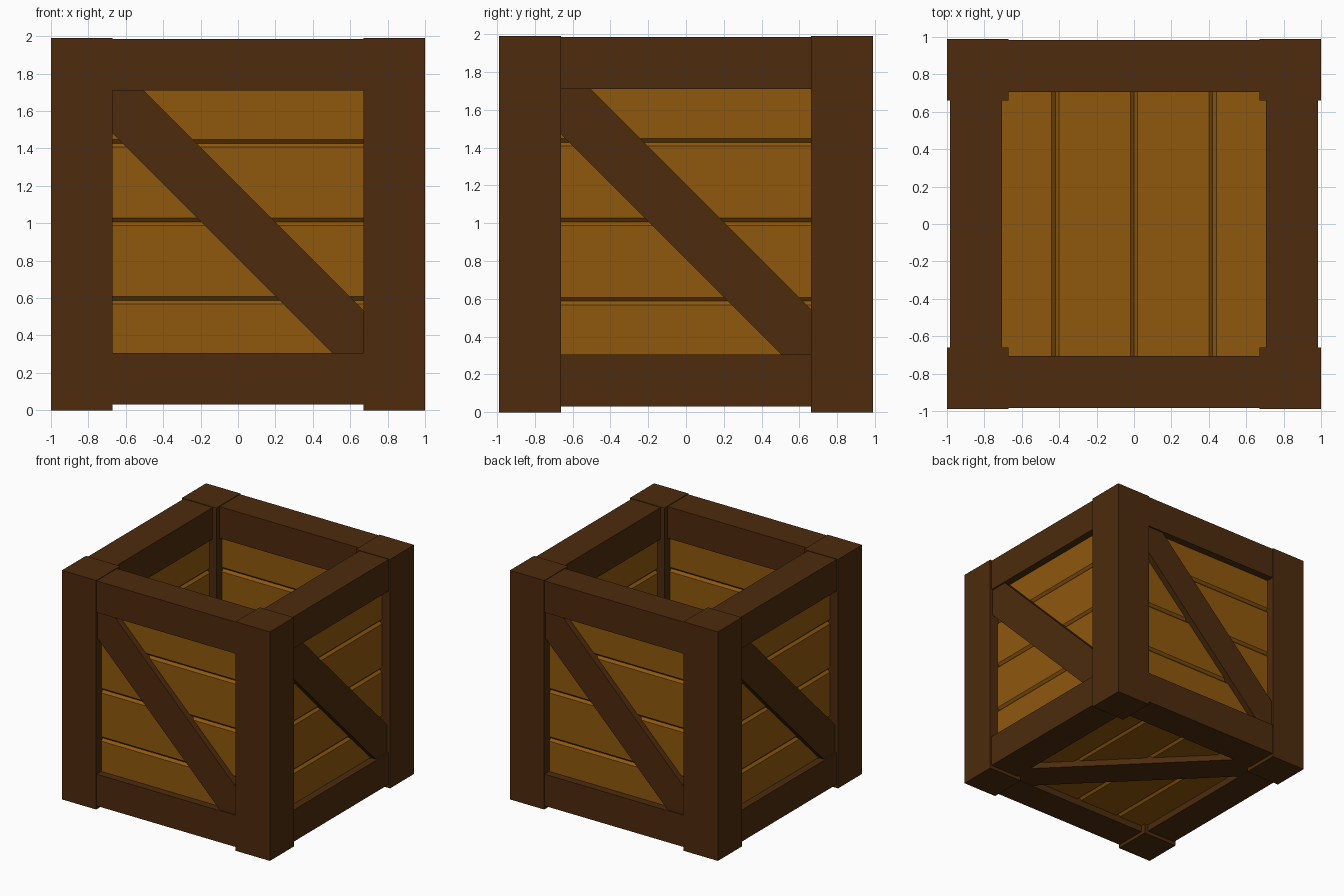
import bpy
import bmesh
import math
from mathutils import Matrix, Vector

cube = bpy.data.objects.get("Cube")
if cube:
    bpy.data.objects.remove(cube, do_unlink=True)


def material(name, color):
    mat = bpy.data.materials.new(name)
    mat.use_nodes = True
    mat.diffuse_color = color
    mat.node_tree.nodes["Principled BSDF"].inputs["Base Color"].default_value = color
    return mat


dark_wood = material("dark_brown_wood", (0.074, 0.024, 0.004, 1))
plank_wood = material("golden_brown_wood", (0.275, 0.098, 0.004, 1))


def board(name, low, high, mat, place=Matrix(), chamfer=0.0):
    """Flat-shaded box between two corners, optionally chamfered, then placed."""
    low, high = Vector(low), Vector(high)
    bm = bmesh.new()
    bmesh.ops.create_cube(bm, size=1)
    bmesh.ops.scale(bm, vec=high - low, verts=bm.verts)
    bmesh.ops.translate(bm, vec=(low + high) / 2, verts=bm.verts)
    if chamfer:
        bmesh.ops.bevel(bm, geom=bm.edges[:], offset=chamfer,
                        segments=1, affect='EDGES')
    bm.transform(place)
    mesh = bpy.data.meshes.new(name)
    bm.to_mesh(mesh)
    bm.free()
    mesh.materials.append(mat)
    obj = bpy.data.objects.new(name, mesh)
    bpy.context.collection.objects.link(obj)
    return obj


def panel(name, place):
    """Four grooved planks crossed by a diagonal brace on the outer face."""
    width = 0.42
    for i in range(4):
        z = (i - 2) * width
        board(f"{name}_plank_{i + 1}", (-0.84, -0.92, z), (0.84, -0.735, z + width),
              plank_wood, place, chamfer=0.02)
    tilt = Matrix.Rotation(math.radians(45), 4, 'Y')
    board(f"{name}_brace", (-1.05, -0.972, -0.14), (1.05, -0.88, 0.14),
          dark_wood, place @ tilt)


centre = Matrix.Translation((0, 0, 1.0075))

# Four walls, each with a top and a bottom rail
for k, side in enumerate(("front", "right_hand", "back", "left_hand")):
    place = centre @ Matrix.Rotation(math.radians(90 * k), 4, 'Z')
    panel(f"{side}_wall", place)
    for level, z in (("bottom", -0.84), ("top", 0.84)):
        board(f"{side}_{level}_rail", (-0.69, -0.985, z - 0.1375),
              (0.69, -0.705, z + 0.1375), dark_wood, place)

# Floor: the same panel laid flat, facing down, planks running front to back
lay_flat = Matrix(((0, 0, 1, 0), (1, 0, 0, 0), (0, 1, 0, 0), (0, 0, 0, 1)))
panel("floor", centre @ lay_flat)

# Corner posts
for sx, x_name in ((-1, "right"), (1, "left")):
    for sy, y_name in ((-1, "front"), (1, "back")):
        x, y = sx * 0.835, sy * 0.825
        board(f"{y_name}_{x_name}_post", (x - 0.165, y - 0.165, 0),
              (x + 0.165, y + 0.165, 1.99), dark_wood)
